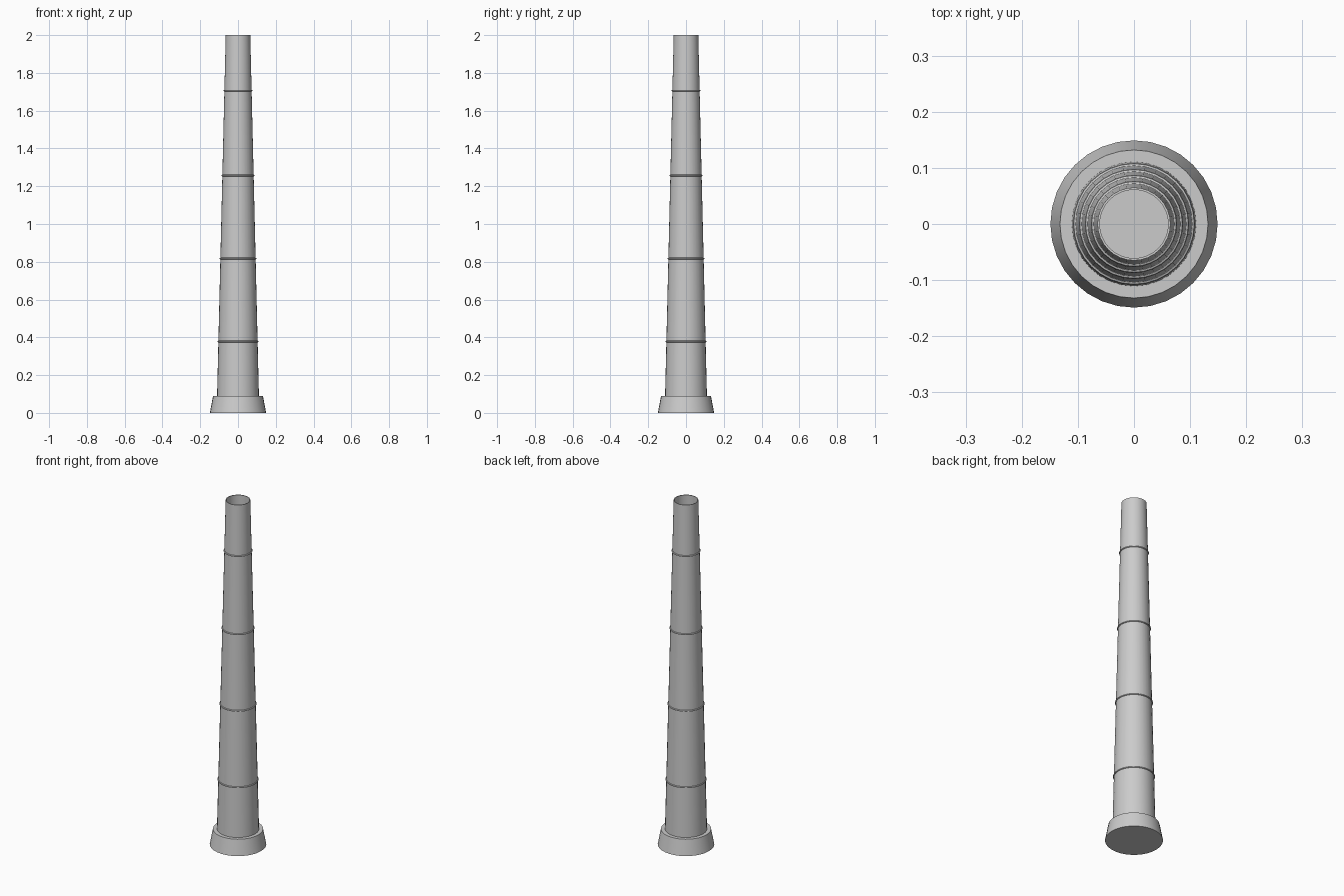
import bpy, bmesh, math

if "Cube" in bpy.data.objects:
    bpy.data.objects.remove(bpy.data.objects["Cube"])

SIDES = 32
R_LOW, R_TOP, Z_LOW, Z_TOP = 0.111, 0.065, 0.09, 2.0


def shaft_radius(z):
    return R_LOW + (R_TOP - R_LOW) * (z - Z_LOW) / (Z_TOP - Z_LOW)


def lathe(name, profile, closed=False):
    """Spin an (r, z) profile round the z axis; open ends are capped."""
    bm = bmesh.new()
    rings = []
    for r, z in profile:
        rings.append([bm.verts.new((r * math.cos(2 * math.pi * i / SIDES),
                                    r * math.sin(2 * math.pi * i / SIDES), z))
                      for i in range(SIDES)])
    pairs = list(zip(rings, rings[1:]))
    if closed:
        pairs.append((rings[-1], rings[0]))
    else:
        bm.faces.new(rings[0])
        bm.faces.new(rings[-1])
    for a, b in pairs:
        for i in range(SIDES):
            j = (i + 1) % SIDES
            bm.faces.new((a[i], a[j], b[j], b[i]))
    bmesh.ops.recalc_face_normals(bm, faces=bm.faces)
    mesh = bpy.data.meshes.new(name)
    bm.to_mesh(mesh)
    bm.free()
    obj = bpy.data.objects.new(name, mesh)
    bpy.context.collection.objects.link(obj)
    bpy.ops.object.select_all(action='DESELECT')
    obj.select_set(True)
    bpy.context.view_layer.objects.active = obj
    bpy.ops.object.shade_smooth_by_angle(angle=math.radians(35))
    return obj


# Flared footing
lathe("base", [(0.149, 0), (0.132, Z_LOW)])

# Tapered hollow stack with a thin wall
WALL = 0.004
lathe("stack", [(R_LOW, Z_LOW - 0.01), (R_TOP, Z_TOP),
                (R_TOP - WALL, Z_TOP), (R_LOW - WALL, Z_LOW - 0.01)], closed=True)

# Thin rounded bands over the joints
for n, z in enumerate((0.378, 0.817, 1.257, 1.706), 1):
    r = shaft_radius(z)
    section = [(r + 0.0045 * math.cos(a), z + 0.0045 * math.sin(a))
               for a in (2 * math.pi * k / 8 for k in range(8))]
    lathe(f"band_{n}", section, closed=True)
